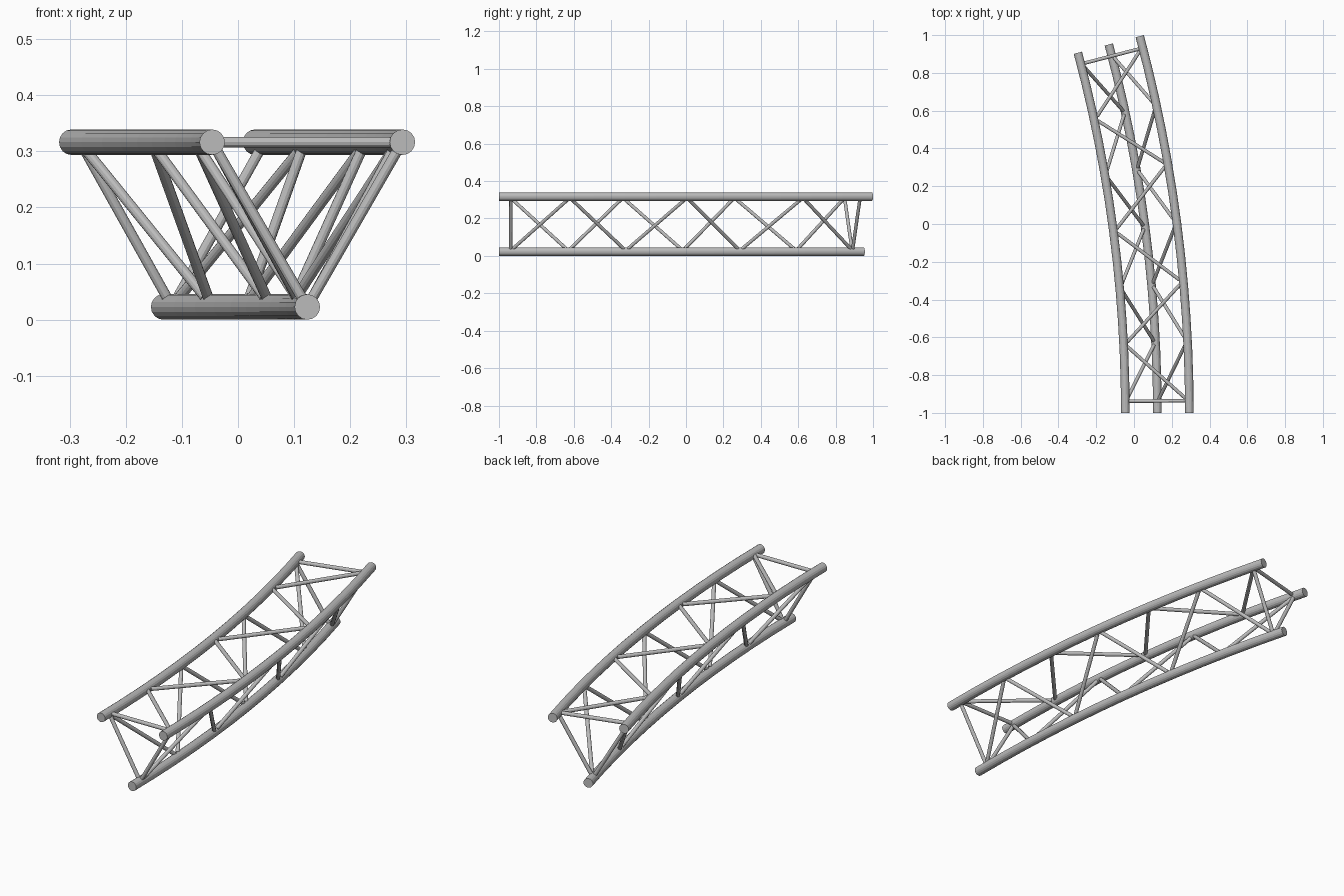
import bpy, bmesh, math
from mathutils import Vector

cube = bpy.data.objects.get("Cube")
if cube:
    bpy.data.objects.remove(cube, do_unlink=True)

steel = bpy.data.materials.new("grey_steel")
steel.use_nodes = True
steel.diffuse_color = (0.5, 0.5, 0.5, 1)
steel.node_tree.nodes["Principled BSDF"].inputs["Base Color"].default_value = (0.5, 0.5, 0.5, 1)

# Arc layout: all chords share one bend centre
CENTRE_X, START_Y = -7.412, -1.0
SWEEP = math.radians(15)
TUBE_R, BRACE_R = 0.0227, 0.0093
CHORDS = {  # bend radius, height
    "outer": (7.705, 0.3163),
    "inner": (7.366, 0.3163),
    "bottom": (7.5355, TUBE_R),
}
BAYS = 6
MARGIN = math.radians(0.48)
GAP = 0.0016  # angular spacing between brace ends and their node


def on_chord(chord, angle):
    radius, z = CHORDS[chord]
    return Vector((CENTRE_X + radius * math.cos(angle),
                   START_Y + radius * math.sin(angle), z))


def node(i):
    return MARGIN + (SWEEP - 2 * MARGIN) * i / BAYS


def tube(name, points, tangents, radius, sides):
    """Capped round tube swept through the points."""
    bm = bmesh.new()
    rings = []
    for p, t in zip(points, tangents):
        side = t.cross(Vector((0, 0, 1))).normalized()
        up = side.cross(t).normalized()
        ring = []
        for k in range(sides):
            a = 2 * math.pi * k / sides
            ring.append(bm.verts.new(p + radius * (math.cos(a) * side + math.sin(a) * up)))
        rings.append(ring)
    for a, b in zip(rings, rings[1:]):
        for k in range(sides):
            n = (k + 1) % sides
            bm.faces.new((a[k], a[n], b[n], b[k]))
    bm.faces.new(rings[0])
    bm.faces.new(rings[-1])
    bmesh.ops.recalc_face_normals(bm, faces=bm.faces)
    mesh = bpy.data.meshes.new(name)
    bm.to_mesh(mesh)
    bm.free()
    mesh.materials.append(steel)
    obj = bpy.data.objects.new(name, mesh)
    bpy.context.collection.objects.link(obj)
    return obj


def brace(name, chord_a, angle_a, chord_b, angle_b):
    """Straight bar running between the surfaces of two chords."""
    a, b = on_chord(chord_a, angle_a), on_chord(chord_b, angle_b)
    across = (on_chord(chord_b, angle_a) - a).normalized() * TUBE_R * 0.85
    a, b = a + across, b - across
    t = (b - a).normalized()
    tube(name, [a, b], [t, t], BRACE_R, 12)


# Three curved main chords
STEPS = 12
for chord in CHORDS:
    angles = [SWEEP * i / STEPS for i in range(STEPS + 1)]
    tube(chord + "_chord",
         [on_chord(chord, a) for a in angles],
         [Vector((-math.sin(a), math.cos(a), 0)) for a in angles],
         TUBE_R, 16)

# Zigzag lacing on each face; the first chord holds the even nodes
FACES = {"top": ("outer", "inner"),
         "outer_side": ("bottom", "outer"),
         "inner_side": ("inner", "bottom")}
for face, pair in FACES.items():
    for i in range(BAYS):
        brace(f"{face}_diagonal_{i + 1}",
              pair[i % 2], node(i) + GAP,
              pair[(i + 1) % 2], node(i + 1) - GAP)
    # Straight struts closing both ends
    for end, i in (("front", 0), ("back", BAYS)):
        brace(f"{face}_{end}_strut", pair[0], node(i), pair[1], node(i))
